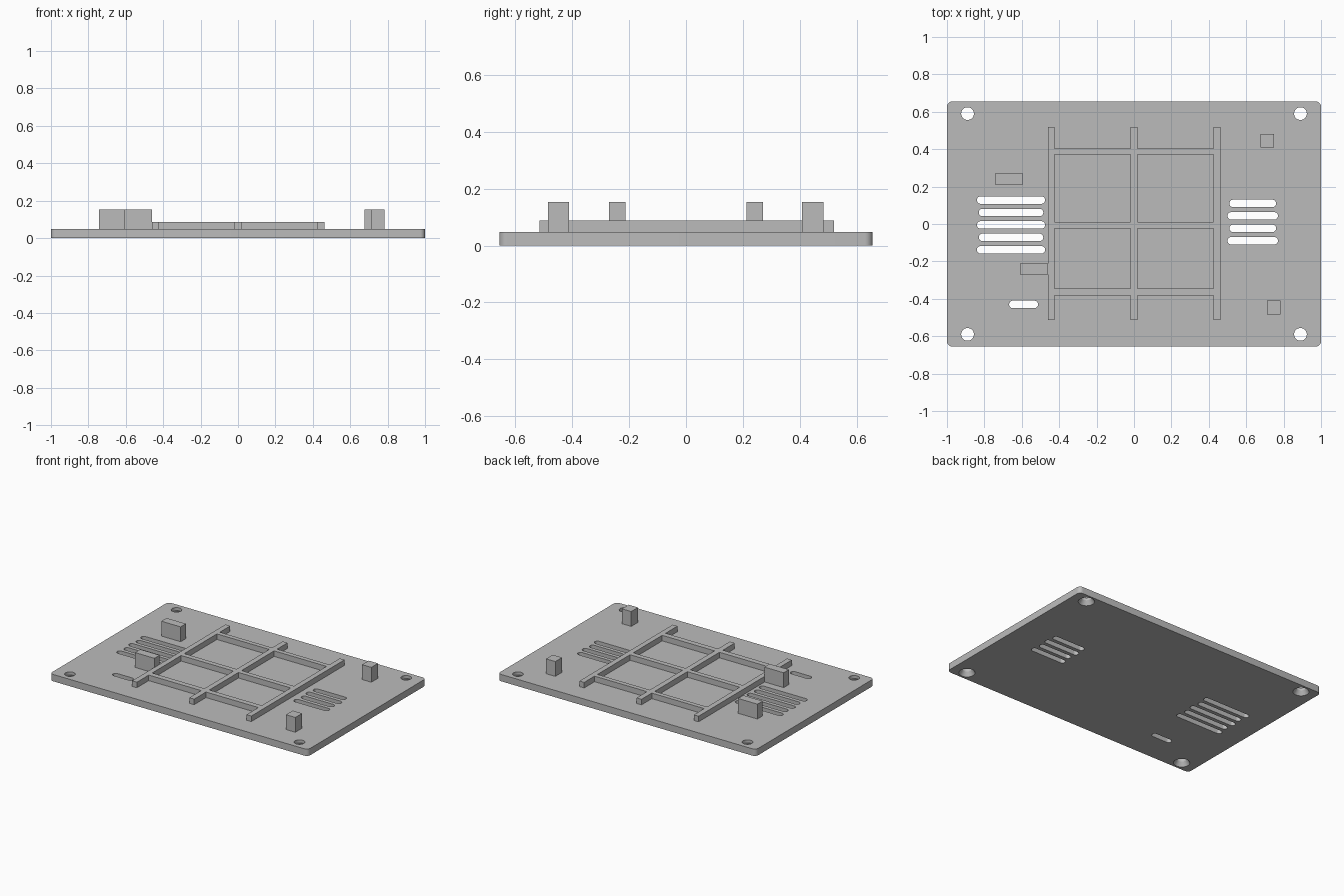
import bpy, bmesh
from math import pi, sin, cos

if "Cube" in bpy.data.objects:
    bpy.data.objects.remove(bpy.data.objects["Cube"])

THICK, RIB_TOP, POST_TOP = 0.048, 0.087, 0.152

grey = bpy.data.materials.new("plain grey")
grey.use_nodes = True
grey.diffuse_color = (0.5, 0.5, 0.5, 1)
grey.node_tree.nodes["Principled BSDF"].inputs["Base Color"].default_value = (0.5, 0.5, 0.5, 1)


def rounded(cx, cy, hx, hy, r, n=8):
    """Outline of a rounded rectangle; also gives slots and circles."""
    pts = []
    for q, (sx, sy) in enumerate([(1, 1), (-1, 1), (-1, -1), (1, -1)]):
        for i in range(n + 1):
            a = (q + i / n) * pi / 2
            p = (cx + sx * (hx - r) + r * cos(a), cy + sy * (hy - r) + r * sin(a))
            if not pts or abs(p[0] - pts[-1][0]) + abs(p[1] - pts[-1][1]) > 1e-5:
                pts.append(p)
    if abs(pts[0][0] - pts[-1][0]) + abs(pts[0][1] - pts[-1][1]) < 1e-5:
        pts.pop()
    return pts


def loft(bm, layers):
    """Closed solid through (outline, height) layers, bottom to top."""
    rings = [[bm.verts.new((x, y, z)) for x, y in pts] for pts, z in layers]
    bm.faces.new(rings[0][::-1])
    bm.faces.new(rings[-1])
    for a, b in zip(rings, rings[1:]):
        for i in range(len(a)):
            j = (i + 1) % len(a)
            bm.faces.new((a[i], a[j], b[j], b[i]))


def box(bm, x0, x1, y0, y1, z0, z1):
    pts = [(x0, y0), (x1, y0), (x1, y1), (x0, y1)]
    loft(bm, [(pts, z0), (pts, z1)])


def finish(bm, name):
    mesh = bpy.data.meshes.new(name)
    bm.to_mesh(mesh)
    bm.free()
    mesh.materials.append(grey)
    ob = bpy.data.objects.new(name, mesh)
    bpy.context.collection.objects.link(ob)
    return ob


def cut(ob, cutter):
    cutter.hide_render = True
    mod = ob.modifiers.new("cut", "BOOLEAN")
    mod.operation, mod.solver, mod.object = "DIFFERENCE", "EXACT", cutter
    bpy.context.view_layer.objects.active = ob
    ob.select_set(True)
    bpy.ops.object.modifier_apply(modifier=mod.name)
    bpy.data.objects.remove(cutter)


# Base plate with rounded corners
bm = bmesh.new()
edge = rounded(0, 0, 1, 0.655, 0.028)
loft(bm, [(edge, 0), (edge, THICK)])
plate = finish(bm, "base_plate")

# Cutters: vent slots and countersunk screw holes
bm = bmesh.new()


def slot(x0, x1, y):
    pts = rounded((x0 + x1) / 2, y, (x1 - x0) / 2, 0.02, 0.02)
    loft(bm, [(pts, -0.02), (pts, THICK + 0.02)])


for i in range(5):
    inset = 0.01 * (i % 2)
    slot(-0.84 + inset, -0.475 - inset, 0.128 - 0.0665 * i)
for i in range(4):
    inset = 0.01 * (1 - i % 2)
    slot(0.5 + inset, 0.77 - inset, 0.11 - 0.0665 * i)
slot(-0.668, -0.513, -0.43)

for x in (-0.89, 0.89):
    for y in (-0.59, 0.59):
        layers = [(0.052, -0.02), (0.052, 0), (0.034, 0.03), (0.034, THICK + 0.02)]
        loft(bm, [(rounded(x, y, r, r, r), z) for r, z in layers])
cut(plate, finish(bm, "hole_cutter"))

# Raised grid of ribs, merged from a plan of cells
bm = bmesh.new()
xs = [-0.461, -0.424, -0.018, 0.02, 0.426, 0.463]
ys = [-0.514, -0.383, -0.345, -0.024, 0.011, 0.372, 0.404, 0.519]
top = {(i, j): bm.verts.new((x, y, RIB_TOP)) for i, x in enumerate(xs) for j, y in enumerate(ys)}
faces = []
for i in range(len(xs) - 1):
    for j in range(len(ys) - 1):
        if i % 2 == 0 or j % 2 == 1:
            faces.append(bm.faces.new((top[i, j], top[i + 1, j], top[i + 1, j + 1], top[i, j + 1])))
ext = bmesh.ops.extrude_face_region(bm, geom=faces, use_keep_orig=True)
for v in ext["geom"]:
    if isinstance(v, bmesh.types.BMVert):
        v.co.z = THICK - 0.004
bmesh.ops.recalc_face_normals(bm, faces=bm.faces[:])
finish(bm, "rib_grid")

# Support posts
posts = {
    "back_right_post": (-0.743, -0.593, 0.212, 0.27),
    "front_right_post": (-0.609, -0.459, -0.27, -0.212),
    "back_left_post": (0.676, 0.748, 0.408, 0.482),
    "front_left_post": (0.712, 0.784, -0.485, -0.41),
}
for name, rect in posts.items():
    bm = bmesh.new()
    box(bm, *rect, THICK - 0.004, POST_TOP)
    finish(bm, name)

# Smooth the curved walls, keep the edges sharp
bpy.ops.object.select_all(action="DESELECT")
plate.select_set(True)
bpy.context.view_layer.objects.active = plate
bpy.ops.object.shade_smooth_by_angle(angle=0.5)
